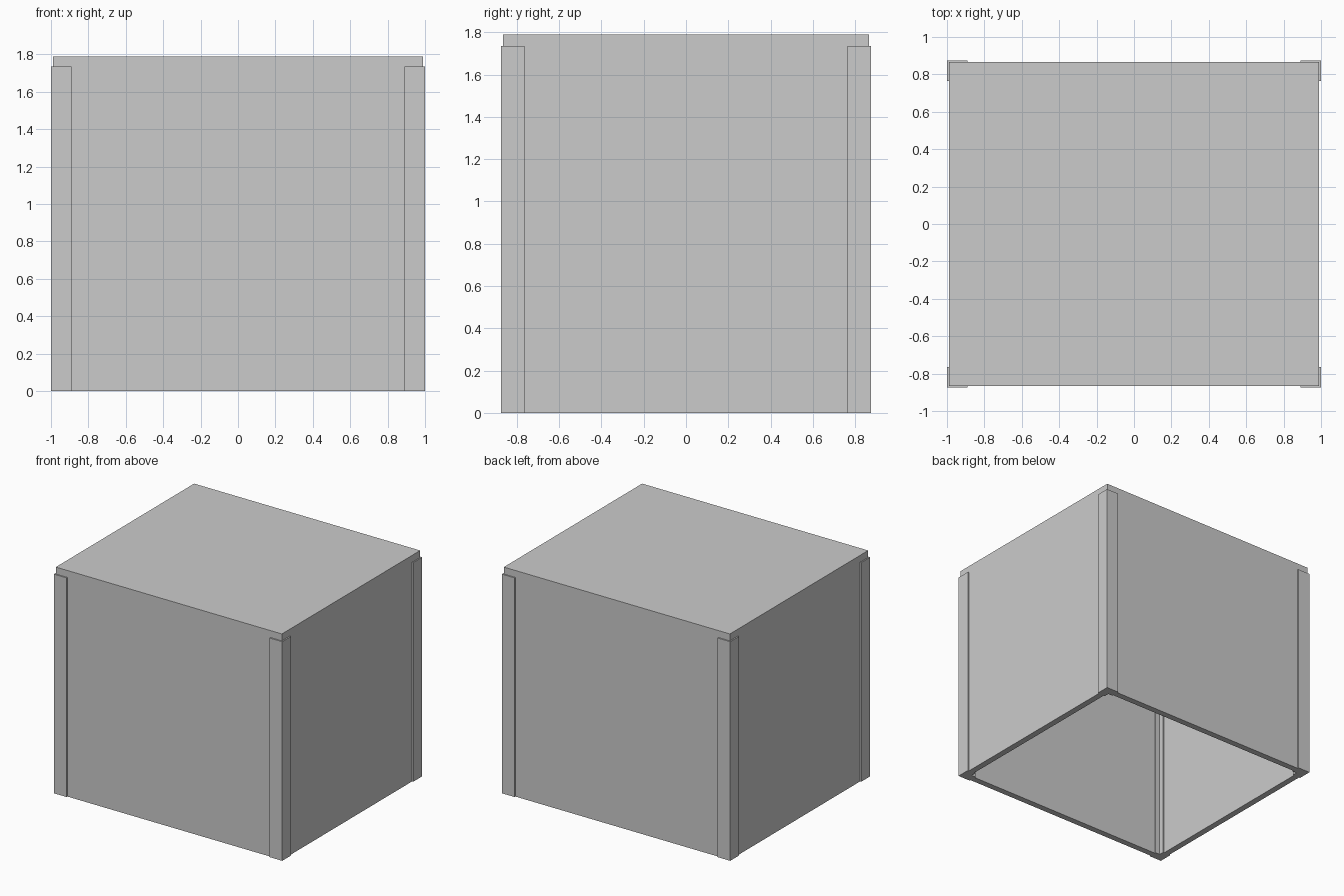
import bpy
import bmesh

default_cube = bpy.data.objects.get("Cube")
if default_cube:
    bpy.data.objects.remove(default_cube, do_unlink=True)

HALF_X, HALF_Y = 1.0, 0.875      # outer faces of the corner guards
LIP = 0.01                       # guards stand proud of the walls
WALL = 0.05
HEIGHT, GUARD_HEIGHT = 1.79, 1.735
LEG, THICK = 0.11, 0.07          # guard leg length and thickness

grey = bpy.data.materials.new("plain grey")
grey.use_nodes = True
grey.diffuse_color = (0.6, 0.6, 0.6, 1)
grey.node_tree.nodes["Principled BSDF"].inputs["Base Color"].default_value = grey.diffuse_color


def add_object(name, bm):
    bmesh.ops.recalc_face_normals(bm, faces=bm.faces)
    mesh = bpy.data.meshes.new(name)
    bm.to_mesh(mesh)
    bm.free()
    mesh.materials.append(grey)
    obj = bpy.data.objects.new(name, mesh)
    bpy.context.collection.objects.link(obj)
    return obj


# Hollow box: closed top, four walls, open underneath
bm = bmesh.new()
bmesh.ops.create_cube(bm, size=1)
for v in bm.verts:
    v.co.x *= 2 * (HALF_X - LIP)
    v.co.y *= 2 * (HALF_Y - LIP)
    v.co.z = (v.co.z + 0.5) * HEIGHT
bottom = [f for f in bm.faces if f.normal.z < -0.5]
bmesh.ops.delete(bm, geom=bottom, context='FACES_ONLY')
box = add_object("box_shell", bm)
solid = box.modifiers.new("wall thickness", 'SOLIDIFY')
solid.thickness = WALL
solid.offset = -1
solid.use_even_offset = True

# L-shaped corner guards, clasping the walls inside and out
profile = [(0, 0), (LEG, 0), (LEG, THICK), (THICK, THICK), (THICK, LEG), (0, LEG)]
for side, sx in (("left", 1), ("right", -1)):
    for end, sy in (("front", -1), ("back", 1)):
        bm = bmesh.new()
        base = bm.faces.new([bm.verts.new((sx * (HALF_X - u), sy * (HALF_Y - v), 0))
                             for u, v in profile])
        top = bmesh.ops.extrude_face_region(bm, geom=[base], use_keep_orig=True)["geom"]
        for v in top:
            if isinstance(v, bmesh.types.BMVert):
                v.co.z = GUARD_HEIGHT
        add_object(f"{end}_{side}_corner_guard", bm)
